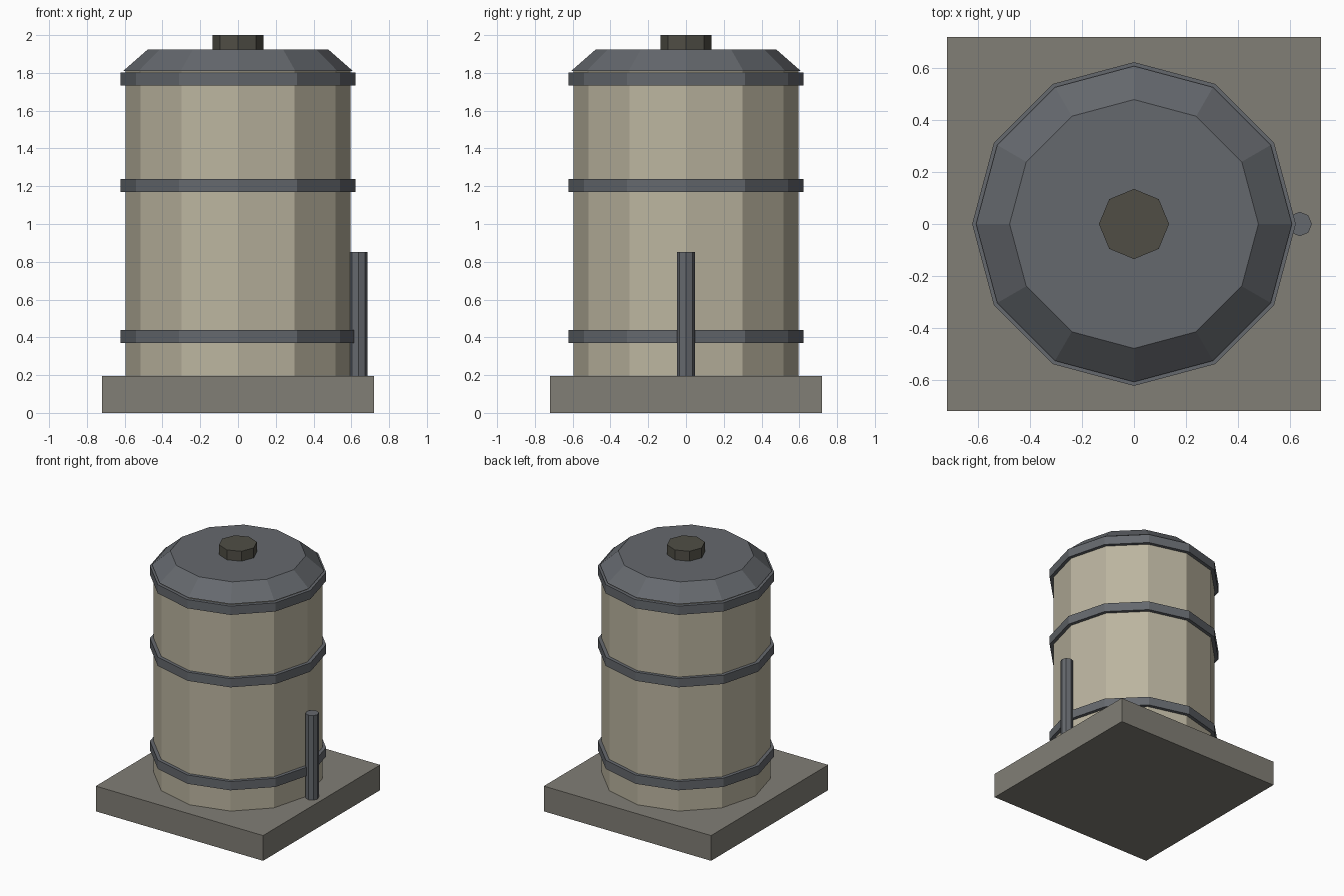
import bpy

if "Cube" in bpy.data.objects:
    bpy.data.objects.remove(bpy.data.objects["Cube"])


def material(name, rgb):
    mat = bpy.data.materials.new(name)
    mat.diffuse_color = (*rgb, 1)
    mat.use_nodes = True
    mat.node_tree.nodes["Principled BSDF"].inputs["Base Color"].default_value = mat.diffuse_color
    return mat


TAN = material("tan_panels", (0.50, 0.46, 0.35))
STEEL = material("blue_grey_metal", (0.13, 0.14, 0.155))
STONE = material("concrete", (0.22, 0.21, 0.18))
DARK = material("dark_metal", (0.08, 0.076, 0.06))


def prism(name, sides, r_low, r_high, z0, z1, mat, x=0):
    """Flat-shaded upright prism or frustum spanning z0 to z1."""
    bpy.ops.mesh.primitive_cone_add(vertices=sides, radius1=r_low, radius2=r_high,
                                    depth=z1 - z0, location=(x, 0, (z0 + z1) / 2))
    obj = bpy.context.object
    obj.name = name
    obj.data.materials.append(mat)
    return obj


# Square plinth
bpy.ops.mesh.primitive_cube_add(size=1, location=(0, 0, 0.098))
base = bpy.context.object
base.name = "base_slab"
base.scale = (1.438, 1.438, 0.196)
base.data.materials.append(STONE)

# Twelve-sided tank body
prism("tank_body", 12, 0.596, 0.596, 0.196, 1.81, TAN)

# Three hoops around the tank
for name, z in (("lower_band", 0.37), ("middle_band", 1.17), ("upper_band", 1.733)):
    prism(name, 12, 0.623, 0.623, z, z + 0.068, STEEL)

# Sloped lid and octagonal cap
prism("lid", 12, 0.608, 0.479, 1.81, 1.923, STEEL)
prism("lid_cap", 8, 0.135, 0.135, 1.923, 2.0, DARK)

# Upright pipe on the right side
prism("side_pipe", 8, 0.047, 0.047, 0.196, 0.853, STEEL, x=0.638)
